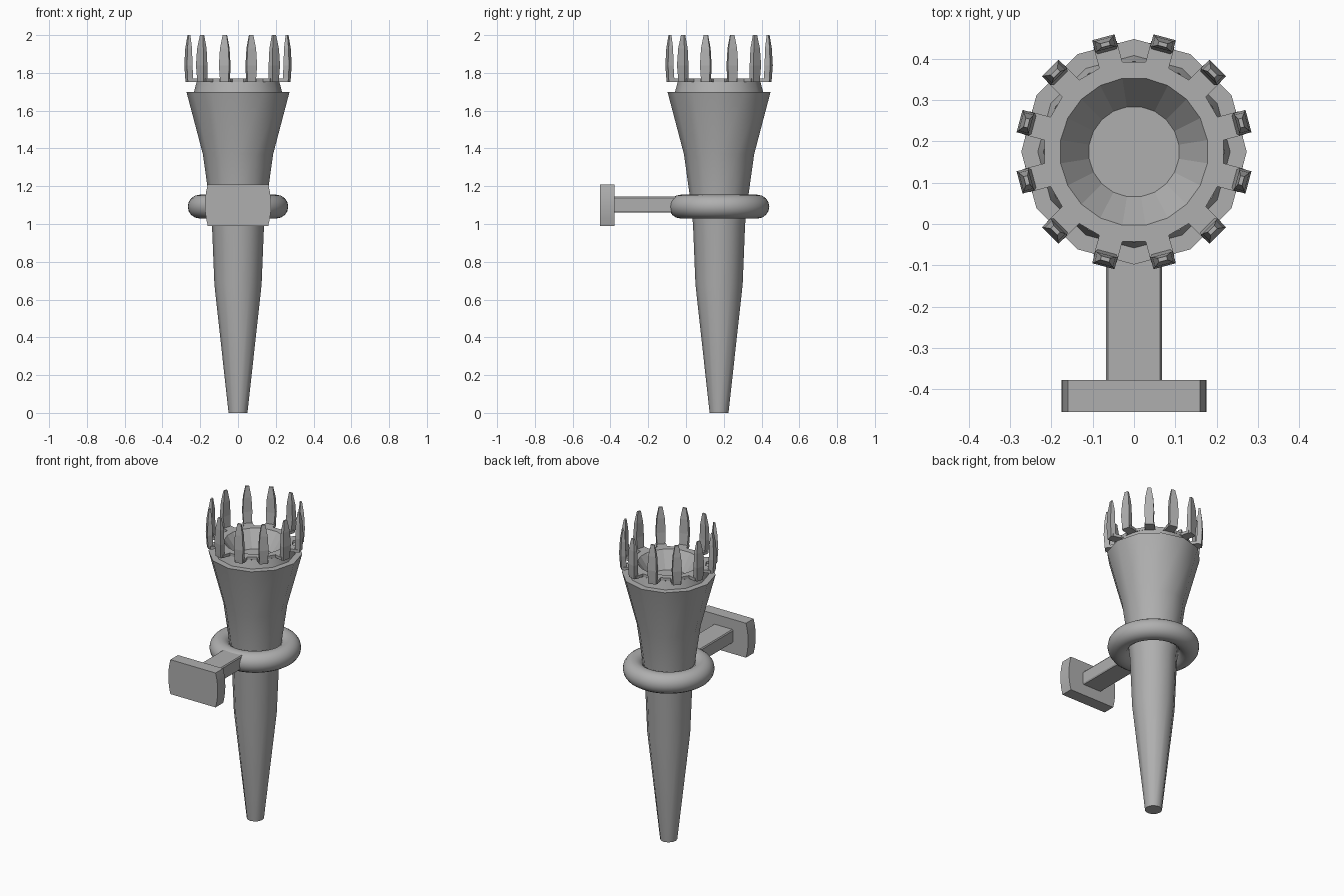
import bpy, bmesh
from math import sin, cos, pi, radians
from mathutils import Matrix, Vector

if "Cube" in bpy.data.objects:
    bpy.data.objects.remove(bpy.data.objects["Cube"])

CY = 0.175  # y of the torch axis

iron = bpy.data.materials.new("dark_iron")
iron.diffuse_color = (0.43, 0.43, 0.43, 1)
iron.use_nodes = True
iron.node_tree.nodes["Principled BSDF"].inputs["Base Color"].default_value = iron.diffuse_color


def dress(ob, smooth=None):
    ob.data.materials.append(iron)
    if smooth:
        bpy.ops.object.select_all(action='DESELECT')
        ob.select_set(True)
        bpy.context.view_layer.objects.active = ob
        bpy.ops.object.shade_smooth_by_angle(angle=radians(smooth))


def finish(bm, name, smooth=None):
    bmesh.ops.recalc_face_normals(bm, faces=bm.faces[:])
    me = bpy.data.meshes.new(name)
    bm.to_mesh(me)
    bm.free()
    ob = bpy.data.objects.new(name, me)
    bpy.context.collection.objects.link(ob)
    dress(ob, smooth)


def ring(bm, r, z, n, turn=0.0):
    return [bm.verts.new((r * cos(turn + 2 * pi * i / n), CY + r * sin(turn + 2 * pi * i / n), z))
            for i in range(n)]


def skin(bm, loops, cap_start=False, cap_end=False):
    for a, b in zip(loops, loops[1:]):
        n = len(a)
        for i in range(n):
            bm.faces.new((a[i], a[(i + 1) % n], b[(i + 1) % n], b[i]))
    if cap_start:
        bm.faces.new(loops[0])
    if cap_end:
        bm.faces.new(loops[-1])


# tapered shaft flaring into the head, with flat rim and sloped collar
bm = bmesh.new()
profile = [(0.05, 0), (0.125, 0.68), (0.138, 1.0), (0.158, 1.17), (0.186, 1.37),
           (0.273, 1.70), (0.233, 1.70), (0.219, 1.752)]
skin(bm, [ring(bm, r, z, 12) for r, z in profile], cap_start=True)
finish(bm, "torch_body", 40)

# recessed fire bowl, wound so that its inside faces up
bm = bmesh.new()
skin(bm, [ring(bm, 0.11, 1.67, 20, pi / 20), ring(bm, 0.18, 1.77, 20, pi / 20)], cap_start=True)
finish(bm, "bowl")

# flat crown plate joining collar and bowl
bm = bmesh.new()
bottom, top = (ring(bm, 0.219, z, 24, pi / 24) for z in (1.752, 1.77))
skin(bm, [bottom, top])
inner = ring(bm, 0.18, 1.77, 20, pi / 20)
edges = []
for loop in (top, inner):
    for i, v in enumerate(loop):
        w = loop[(i + 1) % len(loop)]
        edges.append(bm.edges.get((v, w)) or bm.edges.new((v, w)))
bmesh.ops.triangle_fill(bm, use_beauty=True, edges=edges)
finish(bm, "crown_plate")

# twelve upright prongs on short feet
bm = bmesh.new()
prong = [(1.752, 0.250, 0.281, 0.024), (1.775, 0.252, 0.283, 0.024), (1.84, 0.257, 0.287, 0.028),
         (1.93, 0.258, 0.283, 0.023), (2.0, 0.264, 0.274, 0.011)]
for k in range(12):
    spin = Matrix.Translation((0, CY, 0)) @ Matrix.Rotation(radians(15 + 30 * k), 4, 'Z')

    def rect(r0, r1, w, z):
        return [bm.verts.new(spin @ Vector(p)) for p in
                ((r0, -w, z), (r1, -w, z), (r1, w, z), (r0, w, z))]
    skin(bm, [rect(0.205, 0.27, 0.029, z) for z in (1.752, 1.77)], True, True)
    skin(bm, [rect(r0, r1, w, z) for z, r0, r1, w in prong], True, True)
finish(bm, "crown_prongs")

# holding ring
bpy.ops.mesh.primitive_torus_add(major_segments=48, minor_segments=16, major_radius=0.203,
                                 minor_radius=0.063, location=(0, CY, 1.092))
bpy.context.object.name = "holding_ring"
dress(bpy.context.object, 40)


def prism(name, outline, y0, y1, smooth=None):
    bm = bmesh.new()
    skin(bm, [[bm.verts.new((x, y, z)) for x, z in outline] for y in (y0, y1)], True, True)
    finish(bm, name, smooth)


# bracket arm with slightly chamfered edges
arm = [(0.068, 1.068), (0.068, 1.138), (0.063, 1.145), (-0.063, 1.145),
       (-0.068, 1.138), (-0.068, 1.068), (-0.063, 1.06), (0.063, 1.06)]
prism("bracket_arm", arm, -0.39, 0.0)

# wall plate with gently bowed sides
side = [(0.175 - 0.015 * (t / 3) ** 2, 1.1 + 0.11 * t / 3) for t in range(-3, 4)]
prism("wall_plate", side + [(-x, z) for x, z in reversed(side)], -0.455, -0.378, 30)
